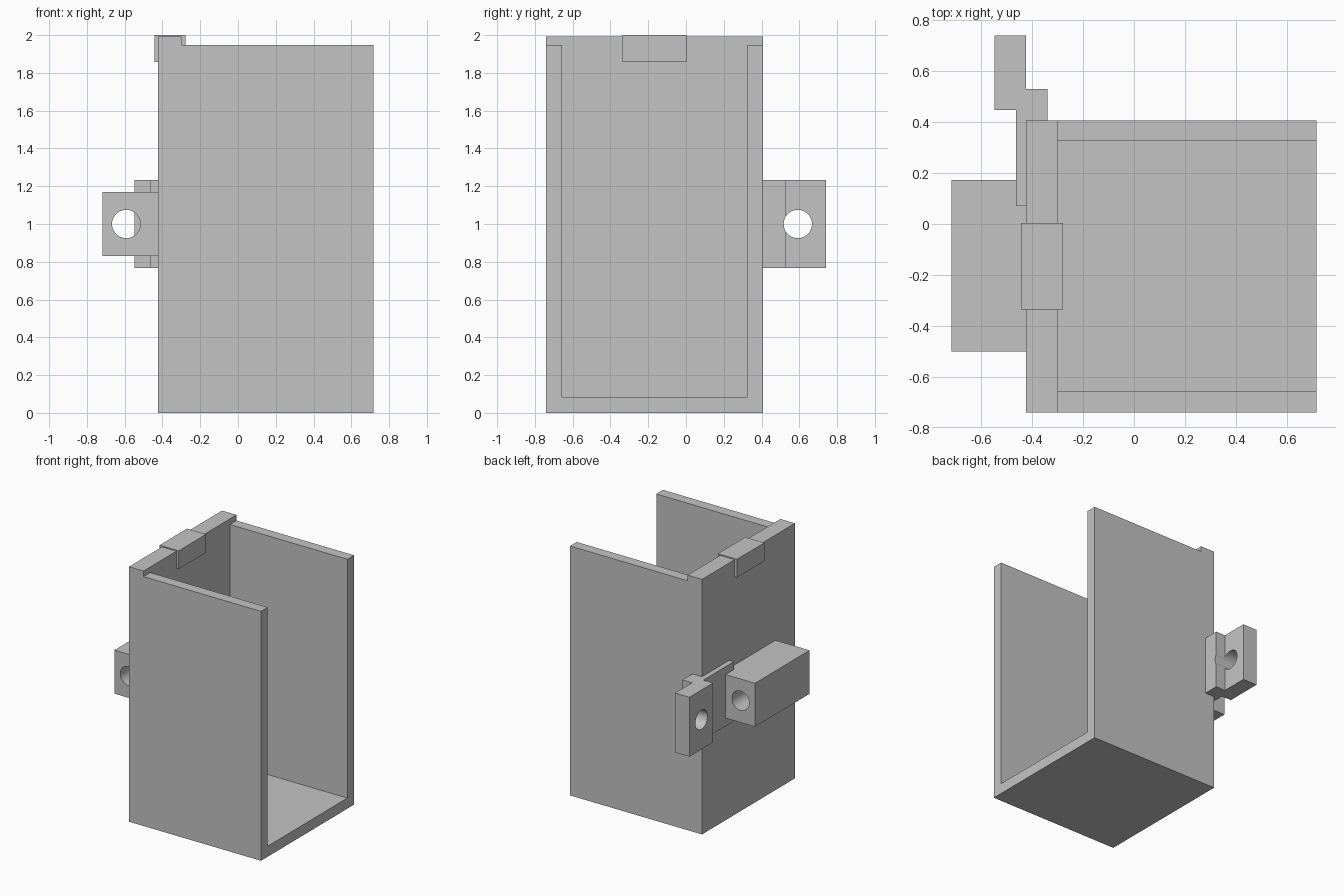
import bpy, bmesh, math
from mathutils import Matrix, Vector

if "Cube" in bpy.data.objects:
    bpy.data.objects.remove(bpy.data.objects["Cube"])

grey = bpy.data.materials.new("light grey")
grey.diffuse_color = (0.55, 0.55, 0.55, 1)
grey.use_nodes = True
grey.node_tree.nodes["Principled BSDF"].inputs["Base Color"].default_value = grey.diffuse_color


def add_object(name, bm):
    bmesh.ops.recalc_face_normals(bm, faces=bm.faces[:])
    mesh = bpy.data.meshes.new(name)
    bm.to_mesh(mesh)
    bm.free()
    mesh.materials.append(grey)
    obj = bpy.data.objects.new(name, mesh)
    bpy.context.collection.objects.link(obj)
    return obj


def prism(name, outline, axis, lo, hi):
    """Extrude a 2D outline along x (outline in y, z) or z (outline in x, y)."""
    bm = bmesh.new()
    place = (lambda a, b: (lo, a, b)) if axis == "x" else (lambda a, b: (a, b, lo))
    face = bm.faces.new([bm.verts.new(place(a, b)) for a, b in outline])
    new = bmesh.ops.extrude_face_region(bm, geom=[face])["geom"]
    step = Vector((hi - lo, 0, 0) if axis == "x" else (0, 0, hi - lo))
    bmesh.ops.translate(bm, vec=step, verts=[v for v in new if isinstance(v, bmesh.types.BMVert)])
    return add_object(name, bm)


def box(name, x, y, z):
    return prism(name, [(x[0], y[0]), (x[1], y[0]), (x[1], y[1]), (x[0], y[1])], "z", *z)


def drill(obj, centre, axis):
    """Cut a round through hole along the x or y axis."""
    bm = bmesh.new()
    turn = Matrix.Rotation(math.pi / 2, 4, "Y" if axis == "x" else "X")
    bmesh.ops.create_cone(bm, cap_ends=True, segments=40, radius1=0.075, radius2=0.075,
                          depth=2, matrix=Matrix.Translation(centre) @ turn)
    cutter = add_object("hole_cutter", bm)
    cutter.hide_render = True
    mod = obj.modifiers.new("hole", "BOOLEAN")
    mod.operation, mod.solver, mod.object = "DIFFERENCE", "EXACT", cutter
    bpy.ops.object.select_all(action="DESELECT")
    bpy.context.view_layer.objects.active = obj
    obj.select_set(True)
    bpy.ops.object.modifier_apply(modifier=mod.name)
    bpy.data.objects.remove(cutter)
    bpy.ops.object.shade_smooth_by_angle(angle=math.radians(30))


# Open channel: floor and two side walls
prism("channel", [(-0.74, 0), (0.407, 0), (0.407, 1.948), (0.325, 1.948), (0.325, 0.083),
                  (-0.657, 0.083), (-0.657, 1.948), (-0.74, 1.948)], "x", -0.298, 0.717)

# Taller end wall with a clip over its top edge
box("end_wall", (-0.423, -0.298), (-0.74, 0.407), (0, 1.992))
box("top_clip", (-0.443, -0.278), (-0.335, 0.003), (1.857, 2.0))

# Mounting block with a lengthwise hole
block = box("mounting_block", (-0.717, -0.423), (-0.5, 0.173), (0.83, 1.17))
drill(block, (-0.592, 0, 1), "y")

# Stepped bracket wrapping the corner, with a crosswise hole
bracket = prism("corner_bracket", [(-0.548, 0.74), (-0.548, 0.448), (-0.464, 0.448), (-0.464, 0.07),
                                   (-0.423, 0.07), (-0.423, 0.407), (-0.34, 0.407), (-0.34, 0.53),
                                   (-0.423, 0.53), (-0.423, 0.74)], "z", 0.768, 1.232)
drill(bracket, (-0.45, 0.592, 1), "x")
